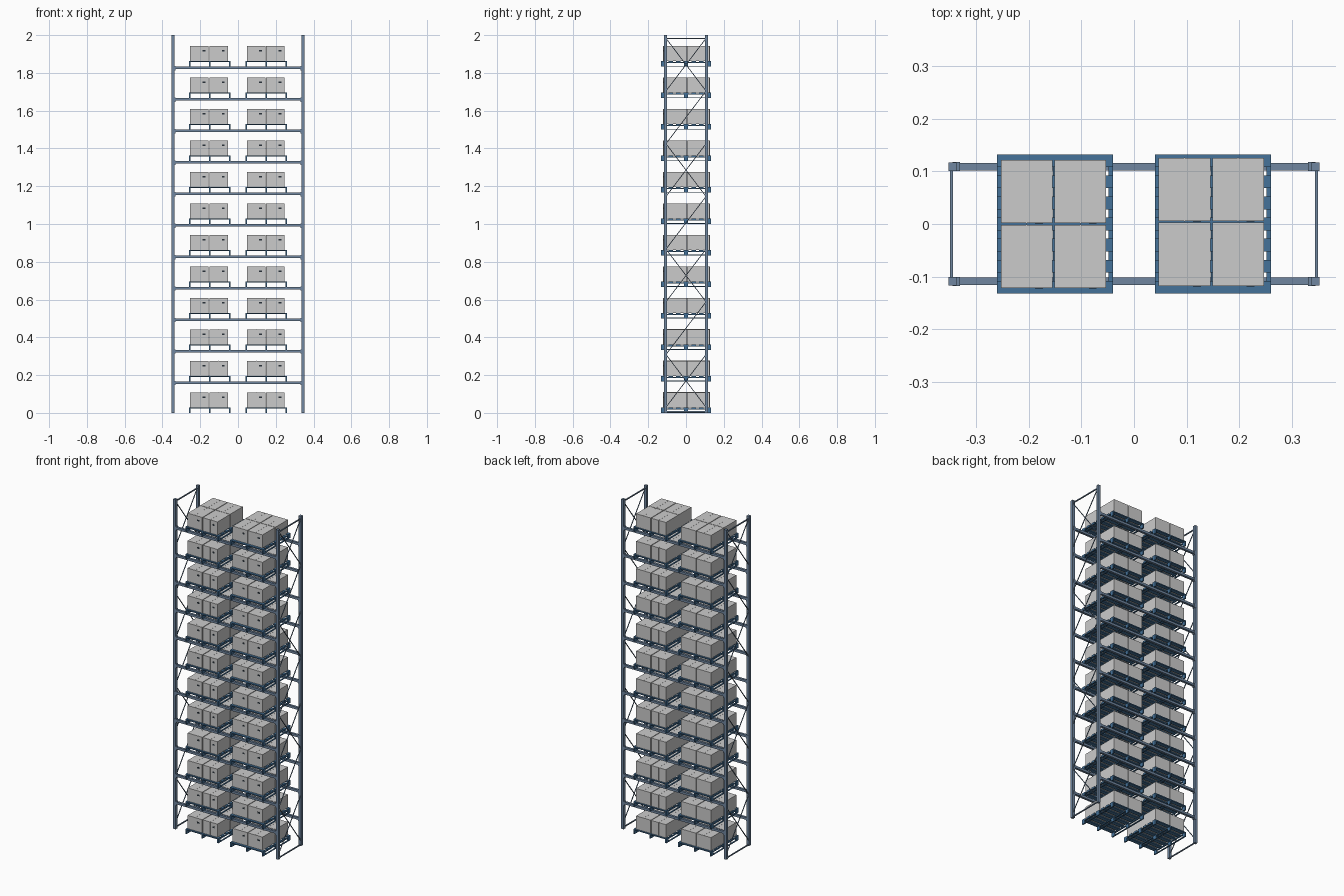
import bpy, bmesh
from mathutils import Matrix, Vector

if "Cube" in bpy.data.objects:
    bpy.data.objects.remove(bpy.data.objects["Cube"])

LEVELS, PITCH = 12, 1 / 6
POST_X, POST_Y = 0.345, 0.109


def material(name, rgb):
    m = bpy.data.materials.new(name)
    m.diffuse_color = (*rgb, 1)
    m.use_nodes = True
    m.node_tree.nodes["Principled BSDF"].inputs["Base Color"].default_value = m.diffuse_color
    return m


BLUE = material("pallet_blue", (0.06, 0.17, 0.32))
STEEL = material("steel_blue", (0.16, 0.24, 0.35))
DARK = material("dark_label", (0.02, 0.03, 0.04))


def cuboid(bm, x0, x1, y0, y1, z0, z1):
    lo, hi = Vector((x0, y0, z0)), Vector((x1, y1, z1))
    m = Matrix.Translation((lo + hi) / 2) @ Matrix.Diagonal((*(hi - lo), 1))
    bmesh.ops.create_cube(bm, size=1, matrix=m)


def rod(bm, a, b, w):
    a, b = Vector(a), Vector(b)
    d = b - a
    m = (Matrix.Translation((a + b) / 2) @ d.to_track_quat('Z', 'X').to_matrix().to_4x4()
         @ Matrix.Diagonal((w, w, d.length, 1)))
    bmesh.ops.create_cube(bm, size=1, matrix=m)


def to_mesh(bm, name, mat=None):
    me = bpy.data.meshes.new(name)
    bm.to_mesh(me)
    bm.free()
    if mat:
        me.materials.append(mat)
    return me


def place(me, name, loc=(0, 0, 0)):
    ob = bpy.data.objects.new(name, me)
    ob.location = loc
    bpy.context.collection.objects.link(ob)
    return ob


# Upright posts
bm = bmesh.new()
cuboid(bm, -0.008, 0.008, -0.008, 0.008, 0, 2)
post = to_mesh(bm, "post", STEEL)
for sx in (-1, 1):
    for sy in (-1, 1):
        place(post, "upright_post", (sx * POST_X, sy * POST_Y, 0))

# Side bracing: top and bottom ties, alternating crossed and single diagonals
bm = bmesh.new()
for z in (0.006, 1.983):
    rod(bm, (0, -0.105, z), (0, 0.105, z), 0.006)
for i in range(7):
    z0, z1 = 0.03 + i * 0.279, 0.03 + (i + 1) * 0.279
    rod(bm, (0, -0.106, z0), (0, 0.106, z1), 0.004)
    if i % 2 == 0:
        rod(bm, (0.001, 0.106, z0), (0.001, -0.106, z1), 0.004)
brace = to_mesh(bm, "brace", STEEL)
for sx in (-1, 1):
    place(brace, "side_bracing", (sx * 0.347, 0, 0))

# Load beam with end connectors
bm = bmesh.new()
cuboid(bm, -0.34, 0.34, -0.007, 0.007, -0.014, 0)
for s in (-1, 1):
    cuboid(bm, s * 0.338 - 0.007, s * 0.338 + 0.007, -0.0085, 0.0085, -0.02, 0.003)
beam = to_mesh(bm, "beam", STEEL)

# Pallet: top slats, stringers, blocks and skids
bm = bmesh.new()
for i in range(7):
    y, h = -0.12 + i * 0.04, 0.012
    cuboid(bm, -0.11, 0.11, y - h, y + h, 0.023, 0.029)
for x in (-0.106, 0, 0.106):
    cuboid(bm, x - 0.004, x + 0.004, -0.132, 0.132, 0.018, 0.023)
    cuboid(bm, x - 0.004, x + 0.004, -0.132, 0.132, 0, 0.004)
    for y in (-0.121, 0, 0.121):
        cuboid(bm, x - 0.004, x + 0.004, y - 0.011, y + 0.011, 0.004, 0.018)
pallet = to_mesh(bm, "pallet", BLUE)

# Carton with a thin tape seam over the top and front
bm = bmesh.new()
cuboid(bm, -0.049, 0.049, -0.06, 0.06, 0, 0.08)
cuboid(bm, -0.001, 0.001, -0.0605, 0.0605, 0.001, 0.0805)
carton = to_mesh(bm, "carton")

# Small dark patch on the carton front
bm = bmesh.new()
cuboid(bm, 0.016, 0.031, -0.061, -0.058, 0.05, 0.059)
patch = to_mesh(bm, "patch", DARK)

for k in range(LEVELS):
    z = k * PITCH
    if k:
        for sy in (-1, 1):
            place(beam, "load_beam", (0, sy * POST_Y, z))
    for px, bx, by in ((-0.15, -0.153, 0), (0.15, 0.147, 0.004)):
        place(pallet, "pallet", (px, 0, z))
        for sx in (-1, 1):
            for sy in (-1, 1):
                loc = (bx + sx * 0.051, by + sy * 0.0615, z + 0.029)
                place(carton, "carton", loc)
                place(patch, "carton_patch", loc)
